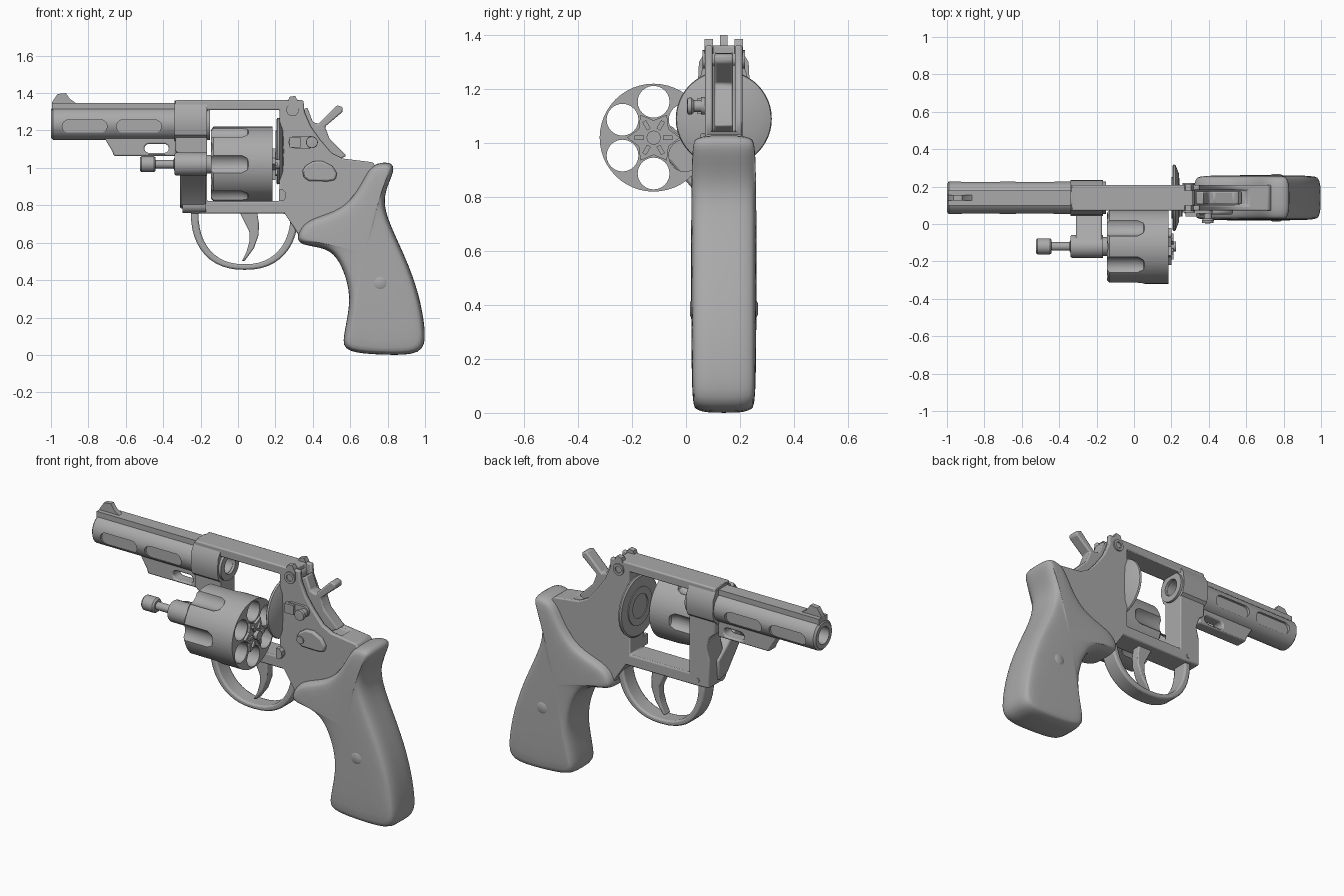
import bpy, bmesh, math
from mathutils import Vector

if "Cube" in bpy.data.objects:
    bpy.data.objects.remove(bpy.data.objects["Cube"])

YC = 0.14                      # mid plane of the frame
CY, CZ = -0.12, 1.02           # swung-out cylinder axis
BZ = 1.237                     # barrel axis height

steel = bpy.data.materials.new("plain grey")
steel.diffuse_color = (0.4, 0.4, 0.4, 1)
steel.use_nodes = True
steel.node_tree.nodes["Principled BSDF"].inputs["Base Color"].default_value = steel.diffuse_color


def finish(name, bm, angle=35):
    bmesh.ops.remove_doubles(bm, verts=bm.verts, dist=1e-5)
    bmesh.ops.recalc_face_normals(bm, faces=bm.faces)
    me = bpy.data.meshes.new(name)
    bm.to_mesh(me)
    bm.free()
    me.materials.append(steel)
    ob = bpy.data.objects.new(name, me)
    bpy.context.collection.objects.link(ob)
    smooth(ob, angle)
    return ob


def smooth(ob, angle=35):
    bpy.ops.object.select_all(action='DESELECT')
    ob.select_set(True)
    bpy.context.view_layer.objects.active = ob
    bpy.ops.object.shade_smooth_by_angle(angle=math.radians(angle))


def prism(name, pts, lo, hi, axis='y'):
    """Extrude an outline: (x,z) along y, or (y,z) along x."""
    bm = bmesh.new()
    put = (lambda p, t: (p[0], t, p[1])) if axis == 'y' else (lambda p, t: (t, p[0], p[1]))
    a = [bm.verts.new(put(p, lo)) for p in pts]
    b = [bm.verts.new(put(p, hi)) for p in pts]
    bm.faces.new(a)
    bm.faces.new(b)
    for i in range(len(pts)):
        j = (i + 1) % len(pts)
        bm.faces.new((a[i], a[j], b[j], b[i]))
    return finish(name, bm)


def slab(name, pts, width):
    return prism(name, pts, YC - width / 2, YC + width / 2)


def lathe(name, prof, c, axis='x', n=32):
    """Turn (position, radius) points round an x or y axis through c."""
    bm = bmesh.new()
    rings = []
    for t, r in prof:
        ring = []
        for k in range(n):
            u, v = r * math.cos(math.tau * k / n), r * math.sin(math.tau * k / n)
            ring.append(bm.verts.new((t, c[0] + u, c[1] + v) if axis == 'x' else (c[0] + u, t, c[1] + v)))
        rings.append(ring)
    for p, q in zip(rings, rings[1:]):
        for k in range(n):
            m = (k + 1) % n
            bm.faces.new((p[k], p[m], q[m], q[k]))
    return finish(name, bm)


def rod(name, a, b, r, c, axis='x', n=32):
    return lathe(name, [(a, 0), (a, r), (b, r), (b, 0)], c, axis, n)


def box(x0, x1, z0, z1):
    return [(x0, z0), (x1, z0), (x1, z1), (x0, z1)]


def stadium(x0, x1, z0, z1, n=8):
    r, zc = (z1 - z0) / 2, (z0 + z1) / 2
    arc = [math.pi * (i / n - 0.5) for i in range(n + 1)]
    return [(x1 - r + r * math.cos(a), zc + r * math.sin(a)) for a in arc] + \
           [(x0 + r - r * math.cos(a), zc - r * math.sin(a)) for a in arc]


def cut(ob, *cutters):
    for c in cutters:
        c.hide_render = True
        m = ob.modifiers.new("cut", 'BOOLEAN')
        m.operation, m.solver, m.object = 'DIFFERENCE', 'EXACT', c
        bpy.context.view_layer.objects.active = ob
        bpy.ops.object.modifier_apply(modifier=m.name)
        bpy.data.objects.remove(c)
    smooth(ob)


def bevel(ob, w, seg=2):
    m = ob.modifiers.new("bevel", 'BEVEL')
    m.width, m.segments, m.limit_method, m.angle_limit = w, seg, 'ANGLE', math.radians(40)


def bore():
    return rod("bore_cutter", -1.1, 0.1, 0.048, (YC, BZ))


# Barrel tube with two recessed panels per side
barrel = lathe("barrel", [(-1, .05), (-1, .075), (-.99, .087), (-.15, .087), (-.15, .05), (-1, .05)], (YC, BZ), n=40)
for s in (-1, 1):
    for x0, x1 in ((-.94, -.70), (-.65, -.41)):
        cut(barrel, prism("panel_cutter", stadium(x0, x1, 1.188, 1.257), YC + s * .07, YC + s * .12))
slab("barrel_rib", box(-.995, -.3, 1.305, 1.346), .08)
slab("front_sight", [(-.995, 1.33), (-.995, 1.35), (-.965, 1.395), (-.92, 1.4), (-.9, 1.37), (-.865, 1.345), (-.865, 1.33)], .028)

# Lug under the barrel with its slot
lug = slab("barrel_lug", [(-.72, 1.17), (-.67, 1.085), (-.665, 1.064), (-.33, 1.064), (-.33, 1.17)], .07)
cut(lug, slab("slot_cutter", stadium(-.5, -.37, 1.08, 1.128), .2))
bevel(lug, .008)

# Shroud joining barrel and frame
half = [(.03, 1.36), (.065, 1.345), (.092, 1.30), (.096, 1.22), (.085, 1.175), (.05, 1.145)]
shroud = prism("barrel_shroud", [(YC + y, z) for y, z in half] + [(YC - y, z) for y, z in half[::-1]], -.34, -.165, 'x')
cut(shroud, bore())

# Frame with cylinder window and hammer slot
frame = slab("frame", [
    (-.335, 1.362), (-.335, 1.09), (-.3, 1.06), (-.28, 1.0), (-.297, .93), (-.297, .76), (-.2, .755), (.25, .755),
    (.30, .68), (.34, .61), (.45, .62), (.62, .85), (.76, .98), (.72, 1.03), (.56, 1.05), (.50, 1.08),
    (.44, 1.15), (.39, 1.22), (.355, 1.30), (.35, 1.362)], .138)
cut(frame, slab("window_cutter", box(-.165, .222, .822, 1.31), .4),
    slab("hammer_slot_cutter", [(.315, 1.5), (.315, 1.2), (.40, 1.05), (.60, 1.03), (.75, 1.2), (.6, 1.5)], .082),
    bore())
bevel(frame, .01)

# Recoil shield
lathe("recoil_shield", [(.205, 0), (.205, .17), (.212, .178), (.222, .175), (.24, .13), (.25, 0)], (YC, 1.09), n=48)
lathe("shield_ring", [(.2, .07), (.2, .11), (.21, .11), (.21, .07), (.2, .07)], (YC, 1.09))

# Rear sight: two ears with a cross pin
for s in (-1, 1):
    prism("rear_sight_ear", [(.265, 1.35), (.275, 1.38), (.305, 1.385), (.325, 1.35), (.325, 1.3), (.27, 1.3)],
          YC + s * .04, YC + s * .071)
    e = YC + s * .078
    lathe("sight_pin", [(YC, .034), (e, .034), (e, .02), (e - s * .008, .02), (e - s * .008, 0)], (.292, 1.31), 'y', 20)

# Hammer and trigger
bevel(slab("hammer", [(.37, 1.325), (.40, 1.245), (.43, 1.235), (.53, 1.335), (.56, 1.325), (.56, 1.30), (.465, 1.22),
                      (.49, 1.155), (.58, 1.065), (.45, 1.0), (.36, 1.1), (.33, 1.3)], .07), .008)
bevel(slab("trigger", [(.0, .78), (.035, .71), (.06, .66), (.062, .61), (.045, .55), (.02, .50), (.035, .502),
                       (.085, .57), (.11, .64), (.112, .70), (.10, .78)], .055), .012)

# Trigger guard: half super-ellipse band
def guard_arc(a, b, n=24):
    f = lambda v: math.copysign(abs(v) ** .87, v)
    return [(.035 + a * f(math.cos(math.pi * i / n)), .765 - b * f(math.sin(math.pi * i / n))) for i in range(n + 1)]
bevel(slab("trigger_guard", guard_arc(.287, .31) + guard_arc(.247, .28)[::-1], .1), .01)

# Grip: outline stacked in inset layers, then subdivided
outline = [Vector(p) for p in (
    (.715, 1.025), (.825, 1.035), (.84, .985), (.775, .86), (.79, .74), (.893, .53), (.97, .326), (1.007, .11),
    (.99, -.002), (.785, 0), (.565, .012), (.56, .09), (.60, .26), (.59, .38), (.545, .50), (.48, .575),
    (.325, .585), (.312, .64), (.36, .725), (.52, .765), (.61, .835), (.67, .94))]
def inset(pts, d):
    out = []
    for i, p in enumerate(pts):
        a, b = (p - pts[i - 1]).normalized(), (pts[(i + 1) % len(pts)] - p).normalized()
        na, nb = Vector((a.y, -a.x)), Vector((b.y, -b.x))
        out.append(p + (na + nb) * d / (1 + na.dot(nb)))
    return out
bm = bmesh.new()
layers = [[bm.verts.new((p.x, YC + y, p.y)) for p in inset(outline, d)] for y, d in
          ((-.122, .035), (-.105, .012), (-.065, 0), (0, 0), (.065, 0), (.105, .012), (.122, .035))]
for p, q in zip(layers, layers[1:]):
    for i in range(len(p)):
        bm.faces.new((p[i - 1], p[i], q[i], q[i - 1]))
bm.faces.new(layers[0])
bm.faces.new(layers[-1])
grip = finish("grip", bm, 180)
sub = grip.modifiers.new("round", 'SUBSURF')
sub.levels = sub.render_levels = 2
for s in (-1, 1):
    e = YC + s * .126
    lathe("grip_screw", [(YC, .034), (e - s * .006, .034), (e, .022), (e, 0)], (.76, .385), 'y', 24)

# Cylinder with six chambers and six flutes
drum = lathe("cylinder", [(-.145, 0), (-.145, .185), (-.13, .2), (.185, .2), (.185, 0)], (CY, CZ), n=48)
for k in range(6):
    a, b = math.radians(90 + 60 * k), math.radians(60 * k)
    cut(drum, rod("chamber_cutter", -.3, .3, .059, (CY + .133 * math.cos(a), CZ + .133 * math.sin(a)), n=24),
        lathe("flute_cutter", [(-.3, 0), (-.3, .055), (.02, .055), (.05, .04), (.065, 0)],
              (CY + .222 * math.cos(b), CZ + .222 * math.sin(b)), n=24))

# Extractor star, hub and ratchet teeth
star = [(CY + r * math.cos(math.radians(30 * k)), CZ + r * math.sin(math.radians(30 * k)))
        for k in range(12) for r in ((.098,) if k % 2 == 0 else (.064,))]
prism("extractor_star", star, .18, .2, 'x')
rod("extractor_hub", .19, .225, .026, (CY, CZ), n=20)
for k in range(6):
    d = Vector((math.cos(math.radians(60 * k)), math.sin(math.radians(60 * k))))
    n = Vector((-d.y, d.x)) * .008
    c = Vector((CY, CZ))
    prism("ratchet_tooth", [c + d * .035 - n, c + d * .07 - n, c + d * .07 + n, c + d * .035 + n], .19, .212, 'x')

# Ejector rod, housing and crane arm
lathe("ejector_rod", [(-.525, 0), (-.525, .035), (-.515, .043), (-.45, .043), (-.44, .035), (-.44, .023), (-.345, .023),
                      (-.34, .035), (-.3, .035)], (CY, CZ), n=24)
lathe("crane_housing", [(-.34, 0), (-.34, .055), (-.33, .062), (-.165, .062), (-.165, .05), (-.14, .05)], (CY, CZ), n=24)
bevel(prism("crane_arm", [(-.165, .98), (-.06, .93), (.05, .80), (.13, .78), (.14, .9), (.06, .96), (-.05, 1.06), (-.12, 1.08)],
            -.31, -.17, 'x'), .01)
rod("crane_hinge", -.297, -.17, .04, (.085, .80), n=24)

# Thumb latch, side plate boss and cylinder stop on the near side
front = YC - .069
prism("latch_plate", stadium(.27, .42, 1.105, 1.17), front - .015, front + .02)
prism("latch_block", box(.275, .335, 1.11, 1.165), front - .03, front)
lathe("latch_knob", [(front, .022), (.03, .022), (.02, .032), (.005, .03), (.003, 0)], (.395, 1.137), 'y', 20)
boss = prism("side_boss", [(.345, .985), (.36, 1.01), (.40, 1.035), (.45, 1.037), (.505, 1.01), (.53, .97),
                           (.52, .935), (.48, .928), (.38, .93), (.35, .95)], front - .02, front + .02)
bevel(boss, .01)
rod("boss_screw", front - .026, front, .022, (.373, .97), 'y', 20)
prism("cylinder_stop", [(.22, .825), (.245, .825), (.258, .845), (.255, .87), (.24, .885), (.22, .885)], front - .03, front + .02)
for s in (-1, 1):
    rod("frame_pin", YC, YC + s * .073, .014, (-.22, .79), 'y', 16)
